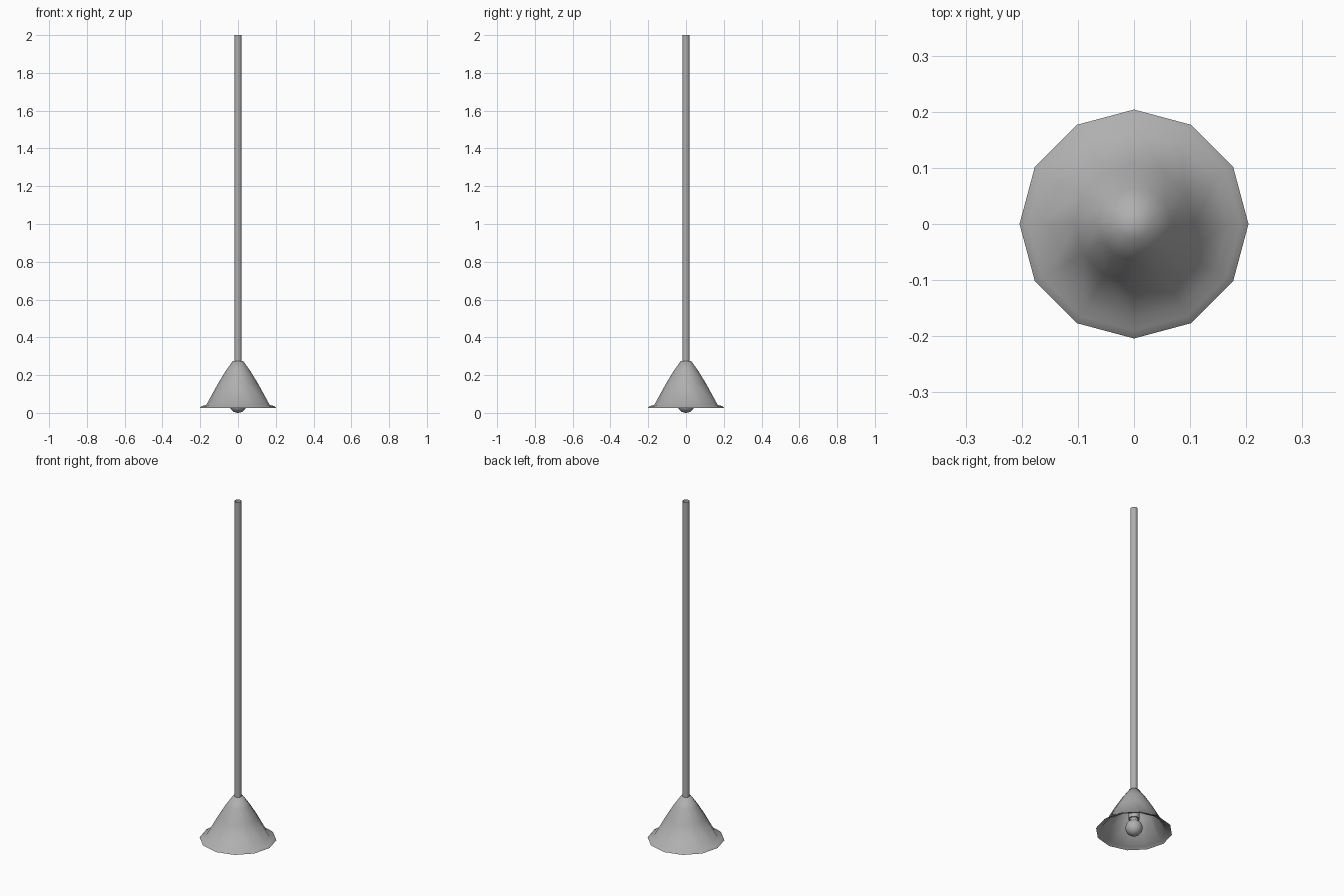
import bpy, bmesh, math

if "Cube" in bpy.data.objects:
    bpy.data.objects.remove(bpy.data.objects["Cube"])

# Mid grey finish shared by all parts
grey = bpy.data.materials.new("mid_grey")
grey.diffuse_color = (0.43, 0.43, 0.43, 1)
grey.use_nodes = True
grey.node_tree.nodes["Principled BSDF"].inputs["Base Color"].default_value = grey.diffuse_color


def lathe(name, profile, sides, angle=40):
    """Revolve (radius, z) points, listed top to bottom, around z; radius 0 makes a pole."""
    bm = bmesh.new()
    rings = []
    for r, z in profile:
        if r == 0:
            rings.append([bm.verts.new((0, 0, z))] * sides)
        else:
            rings.append([bm.verts.new((r * math.cos(2 * math.pi * i / sides),
                                        r * math.sin(2 * math.pi * i / sides), z))
                          for i in range(sides)])
    for a, b in zip(rings, rings[1:]):
        for i in range(sides):
            j = (i + 1) % sides
            # wound so that normals point outwards
            bm.faces.new(list(dict.fromkeys((a[i], b[i], b[j], a[j]))))
    mesh = bpy.data.meshes.new(name)
    bm.to_mesh(mesh)
    bm.free()
    mesh.materials.append(grey)
    obj = bpy.data.objects.new(name, mesh)
    bpy.context.collection.objects.link(obj)
    bpy.ops.object.select_all(action='DESELECT')
    obj.select_set(True)
    bpy.context.view_layer.objects.active = obj
    bpy.ops.object.shade_smooth_by_angle(angle=math.radians(angle))
    return obj


# Long hanging rod, an open tube
lathe("hanging_rod", [(0.019, 2.0), (0.019, 0.27)], 12)

# Twelve-sided bell shade: single sheet with a flared, drooping rim
lathe("lamp_shade", [(0, 0.275), (0.027, 0.275), (0.065, 0.222), (0.106, 0.155),
                     (0.168, 0.042), (0.190, 0.037), (0.204, 0.025)], 12, 80)

# Lamp socket inside the shade
lathe("bulb_socket", [(0, 0.26), (0.03, 0.21), (0.03, 0.10), (0, 0.10)], 12)

# Round bulb with a neck reaching into the socket
R, C = 0.046, 0.046
ball = [(R * math.sin(t), C + R * math.cos(t))
        for t in (math.radians(a) for a in range(30, 180, 15))]
lathe("light_bulb", [(0, 0.115), (0.022, 0.115)] + ball + [(0, 0)], 16, 60)
